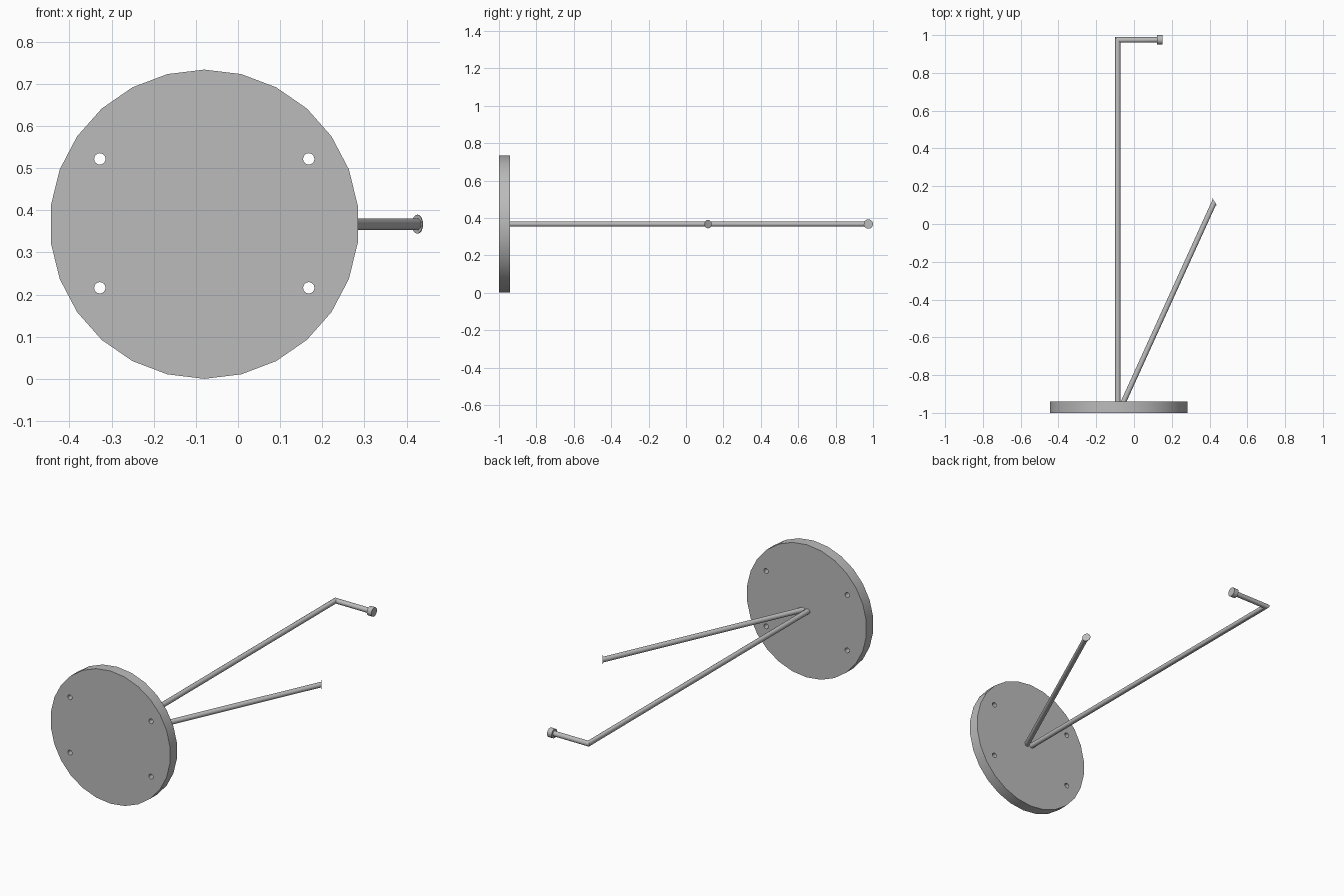
import bpy
import bmesh
import math
from mathutils import Vector

cube = bpy.data.objects.get("Cube")
if cube:
    bpy.data.objects.remove(cube, do_unlink=True)

# Single painted metal finish
metal = bpy.data.materials.new("grey_metal")
metal.use_nodes = True
GREY = (0.5, 0.5, 0.5, 1.0)
metal.diffuse_color = GREY
metal.node_tree.nodes["Principled BSDF"].inputs["Base Color"].default_value = GREY

MID_Z = 0.367
PLATE_X = -0.08
ROD_R = 0.014


def tube(name, path, radius, sides, end_normal=None):
    """Closed round bar along level (x, y[, z]) points, mitred at each bend."""
    pts = [Vector((*p, MID_Z)) if len(p) == 2 else Vector(p) for p in path]
    dirs = [(b - a).normalized() for a, b in zip(pts, pts[1:])]
    up = Vector((0, 0, 1))
    bm = bmesh.new()
    rings = []
    for i, p in enumerate(pts):
        d = dirs[max(i - 1, 0)]
        if 0 < i < len(dirs):
            n = (d + dirs[i]).normalized()
        elif i == len(dirs) and end_normal:
            n = Vector(end_normal).normalized()
        else:
            n = d
        side = d.cross(up).normalized()
        ring = []
        for k in range(sides):
            a = math.tau * k / sides
            v = (up * math.cos(a) + side * math.sin(a)) * radius
            ring.append(bm.verts.new(p + v - d * (v.dot(n) / d.dot(n))))
        rings.append(ring)
    for a, b in zip(rings, rings[1:]):
        for k in range(sides):
            j = (k + 1) % sides
            bm.faces.new((a[k], a[j], b[j], b[k]))
    bm.faces.new(rings[0])
    bm.faces.new(rings[-1])
    bmesh.ops.recalc_face_normals(bm, faces=bm.faces)
    mesh = bpy.data.meshes.new(name)
    bm.to_mesh(mesh)
    bm.free()
    mesh.materials.append(metal)
    obj = bpy.data.objects.new(name, mesh)
    bpy.context.collection.objects.link(obj)
    return obj


# Round mounting plate
plate = tube("mounting_plate", [(PLATE_X, -1.0), (PLATE_X, -0.94)], 0.367, 26)

# Four screw holes drilled through the plate
for sx in (-1, 1):
    for sz in (-1, 1):
        x, z = PLATE_X + sx * 0.248, MID_Z + 0.002 + sz * 0.153
        drill = tube("screw_hole_cutter", [(x, -1.1, z), (x, -0.8, z)], 0.0135, 16)
        drill.hide_render = True
        drill.hide_set(True)
        cut = plate.modifiers.new("screw_hole", "BOOLEAN")
        cut.operation = "DIFFERENCE"
        cut.solver = "EXACT"
        cut.object = drill

bpy.context.view_layer.objects.active = plate
for mod in list(plate.modifiers):
    cutter = mod.object
    bpy.ops.object.modifier_apply(modifier=mod.name)
    bpy.data.objects.remove(cutter, do_unlink=True)

# Long bent rod with its end knob
long_rod = tube("long_rod", [(-0.086, -0.95), (-0.086, 0.975), (0.13, 0.975)], ROD_R, 16)
knob = tube("end_knob", [(0.122, 0.975), (0.15, 0.975)], 0.025, 16)

# Short slanted rod, cut at an angle and closed by a thin disc
tip = Vector((0.426, 0.118))
facing = Vector((0.83, 0.56))
short_rod = tube("short_rod", [(-0.0595, -0.95), tip], ROD_R, 16, (*facing, 0))
tip_disc = tube("tip_disc", [tip - facing * 0.001, tip + facing * 0.001], 0.0225, 16)

# Smooth round walls, sharp rims
bpy.ops.object.select_all(action="DESELECT")
for obj in (plate, long_rod, knob, short_rod, tip_disc):
    obj.select_set(True)
bpy.context.view_layer.objects.active = plate
bpy.ops.object.shade_smooth_by_angle(angle=math.radians(35))
